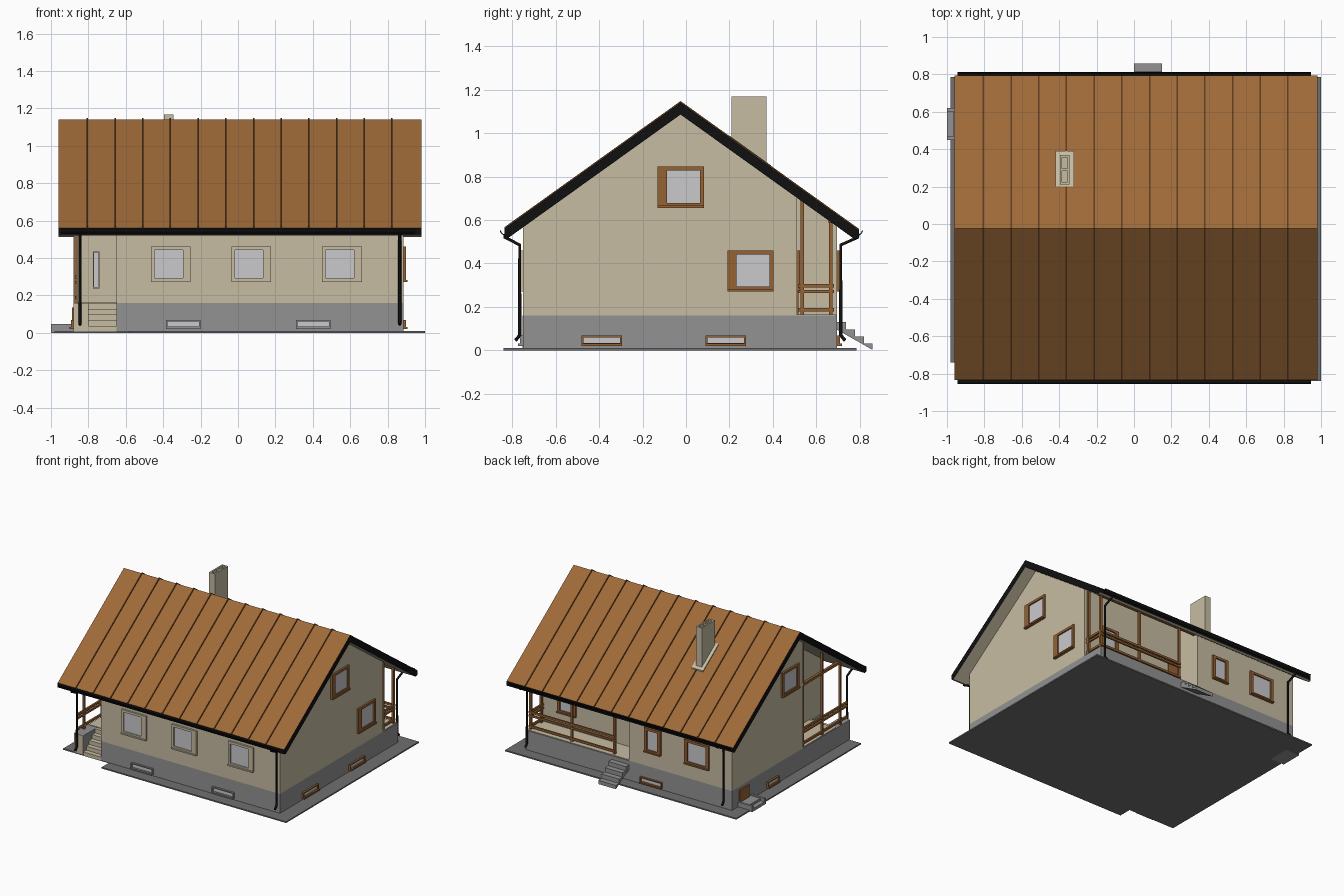
import bpy, bmesh, math
from mathutils import Vector

if "Cube" in bpy.data.objects:
    bpy.data.objects.remove(bpy.data.objects["Cube"])


def material(name, srgb):
    m = bpy.data.materials.new(name)
    m.diffuse_color = [(c / 255 / 12.92 if c < 11 else ((c / 255 + .055) / 1.055) ** 2.4) for c in srgb] + [1]
    m.use_nodes = True
    m.node_tree.nodes["Principled BSDF"].inputs["Base Color"].default_value = m.diffuse_color
    return m


WALL = material("cream_wall", (198, 188, 162))
ROOF = material("brown_roof", (158, 106, 56))
SEAM = material("dark_brown_seam", (90, 58, 30))
WOOD = material("brown_wood", (150, 98, 52))
PLINTH = material("grey_plinth", (146, 146, 146))
PAVING = material("dark_grey_paving", (112, 112, 112))
BLACK = material("black_trim", (16, 16, 16))
GLASS = material("pale_glass", (202, 202, 206))


def finish(name, bm, *mats):
    bmesh.ops.recalc_face_normals(bm, faces=bm.faces)
    me = bpy.data.meshes.new(name)
    bm.to_mesh(me)
    bm.free()
    for m in mats:
        me.materials.append(m)
    ob = bpy.data.objects.new(name, me)
    bpy.context.collection.objects.link(ob)
    return ob


def boxes(name, mat, *bounds):
    """One object from boxes given as x0, x1, y0, y1, z0, z1."""
    bm = bmesh.new()
    for x0, x1, y0, y1, z0, z1 in bounds:
        vs = bmesh.ops.create_cube(bm, size=1)["verts"]
        for v in vs:
            v.co = ((x0, x1)[v.co.x > 0], (y0, y1)[v.co.y > 0], (z0, z1)[v.co.z > 0])
    return finish(name, bm, mat)


def extrude_x(name, pts, x0, x1, *mats):
    """Extrude a y-z outline along x."""
    bm = bmesh.new()
    f = bm.faces.new([bm.verts.new((x0, y, z)) for y, z in pts])
    new = bmesh.ops.extrude_face_region(bm, geom=[f])["geom"]
    for v in new:
        if isinstance(v, bmesh.types.BMVert):
            v.co.x = x1
    return finish(name, bm, *mats)


RIDGE_Y, RIDGE_Z, SLOPE = -.025, 1.14, .716
EAVE_F, EAVE_B = -.835, .795


def roof_z(y):
    return RIDGE_Z - SLOPE * abs(y - RIDGE_Y)


# Ground paving with the notched front left corner
boxes("paving", PAVING, (-.58, 1, -.84, .785, 0, .01), (-.98, -.58, -.74, .785, 0, .01))

# Plinth, leaving room for the recessed front stairs
boxes("plinth", PLINTH, (-.65, .885, -.75, .695, .008, .16), (-.88, -.65, -.58, .695, .008, .16),
      (-.88, -.80, -.748, -.58, .008, .16))
boxes("porch_front_face", WALL, (-.88, -.80, -.752, -.747, .01, .16))
boxes("porch_floors", WALL, (-.875, -.65, -.58, -.175, .155, .164), (0, .88, .51, .69, .155, .164))


# Walls that rise to the underside of the roof
def wall_block(name, x0, x1, y0, y1):
    top = [y0, y1] if not y0 < RIDGE_Y < y1 else [y0, RIDGE_Y, y1]
    pts = [(y, roof_z(y) - .035) for y in top]
    extrude_x(name, [(y1, .16), (y0, .16)] + pts, x0, x1, WALL)


wall_block("main_walls", -.65, .885, -.75, .51)
wall_block("left_wing_walls", -.88, -.65, -.175, .51)
wall_block("back_wing_walls", -.88, 0, .51, .695)

# Roof: brown on top, black edges, cream soffit
T = .055
roof = extrude_x("roof", [(EAVE_F, roof_z(EAVE_F)), (RIDGE_Y, RIDGE_Z), (EAVE_B, roof_z(EAVE_B)),
                          (EAVE_B, roof_z(EAVE_B) - T + .02), (EAVE_B - .02, roof_z(EAVE_B - .02) - T),
                          (RIDGE_Y, RIDGE_Z - T),
                          (EAVE_F + .02, roof_z(EAVE_F + .02) - T), (EAVE_F, roof_z(EAVE_F) - T + .02)],
                 -.96, .98, ROOF, BLACK, WALL)
for p in roof.data.polygons:
    p.material_index = 0 if p.normal.z > .5 else 2 if p.normal.z < -.75 else 1

# Standing seams on both slopes
for i in range(12):
    x = -.805 + i * .148
    outline = [(EAVE_F, roof_z(EAVE_F) - .005), (EAVE_F, roof_z(EAVE_F) + .007), (RIDGE_Y, RIDGE_Z + .007),
               (EAVE_B, roof_z(EAVE_B) + .007), (EAVE_B, roof_z(EAVE_B) - .005), (RIDGE_Y, RIDGE_Z - .005)]
    extrude_x("roof_seam", outline, x - .004, x + .004, SEAM)

# Half-round gutters and bent downspouts
for side, yc, wall_y, xs in (("front", -.832, -.765, (-.845, .865)), ("back", .79, .712, (-.82, .865))):
    s = -1 if side == "front" else 1
    arc = [math.pi * k / 8 for k in range(9)]
    outer = [(yc + s * .002 + .022 * math.cos(a), .552 - .022 * math.sin(a)) for a in arc]
    inner = [(yc + s * .002 + .017 * math.cos(a), .552 - .017 * math.sin(a)) for a in reversed(arc)]
    extrude_x(side + "_gutter", outer + inner, -.945, .945, BLACK)
    for x in xs:
        cu = bpy.data.curves.new("downspout", "CURVE")
        cu.dimensions, cu.bevel_depth, cu.bevel_resolution, cu.use_fill_caps = "3D", .009, 1, True
        sp = cu.splines.new("POLY")
        path = [(yc, .535), (yc, .52), (wall_y, .485), (wall_y, .07), (wall_y + s * .02, .045)]
        sp.points.add(len(path) - 1)
        for p, (y, z) in zip(sp.points, path):
            p.co = (x, y, z, 1)
        cu.materials.append(BLACK)
        bpy.context.collection.objects.link(bpy.data.objects.new(side + "_downspout", cu))

# Chimney with two flues, and its flashing on the back slope
cx0, cx1, cy0, cy1, cz = -.395, -.345, .21, .37, 1.168
boxes("chimney", WALL, (cx0, cx1, cy0, cy1, .8, 1.12), (cx0, cx0 + .011, cy0, cy1, 1.12, cz),
      (cx1 - .011, cx1, cy0, cy1, 1.12, cz),
      *[(cx0 + .011, cx1 - .011, y, y + .014, 1.12, cz) for y in (cy0, .283, cy1 - .014)])
extrude_x("chimney_flashing", [(.2, roof_z(.2) - .01), (.2, roof_z(.2) + .009),
                               (.39, roof_z(.39) + .009), (.39, roof_z(.39) - .01)], -.42, -.32, WALL)


# Windows: a frame of four bars around a pane, placed on any wall
def on_wall(side, pos, u0, u1, z0, z1, d0, d1):
    s = -1 if side in ("front", "left") else 1
    a, b = sorted((pos + s * d0, pos + s * d1))
    return (u0, u1, a, b, z0, z1) if side in ("front", "back") else (a, b, u0, u1, z0, z1)


def window(side, pos, u0, u1, z0=.275, z1=.46, frame=WOOD, lo=.025, hi=.025, edge=.018):
    def bar(*r, d=.014):
        return on_wall(side, pos, *r, -.004, d)
    boxes(side + "_window_frame", frame, bar(u0, u0 + lo, z0, z1), bar(u1 - hi, u1, z0, z1),
          bar(u0 + lo, u1 - hi, z0, z0 + edge), bar(u0 + lo, u1 - hi, z1 - edge, z1),
          bar(u0, u1, z0 - .004, z0 + .006, d=.022))
    boxes(side + "_window_pane", GLASS, on_wall(side, pos, u0 + lo, u1 - hi, z0 + edge, z1 - edge, -.004, .004))


for x in (-.465, -.035, .45):
    window("front", -.75, x, x + .212, frame=WALL, lo=.018, hi=.042)
window("right", .885, -.13, .083, .66, .845, lo=.042, hi=.018)
window("right", .885, .19, .403, lo=.042, hi=.018)
window("left", -.88, -.115, .095, .66, .845)
window("back", .695, -.275, -.135)
window("back", .695, -.69, -.48)
window("back", .51, .58, .74)
window("front", -.175, -.775, -.74, .24, .435, frame=WALL, lo=.006, hi=.006, edge=.006)
# Basement windows
low = dict(z0=.025, z1=.068, lo=.008, hi=.008, edge=.008)
for x in (-.385, .31):
    window("front", -.75, x, x + .185, frame=PLINTH, **low)
for y in (-.48, .09):
    window("right", .885, y, y + .185, **low)
window("left", -.88, .13, .27, **low)
window("back", .695, -.285, -.1, **low)

# Doors
boxes("back_porch_door", WOOD, (.015, .115, .508, .518, .16, .42))
boxes("basement_door", WOOD, (-.888, -.876, .49, .61, .03, .135))

# Basement entrance steps
boxes("basement_steps", PLINTH, (-1, -.88, .45, .62, 0, .022), (-.965, -.88, .45, .62, .022, .04),
      (-1, -.88, .45, .468, .022, .046), (-1, -.88, .602, .62, .022, .046))

# Back stairs with a sloping underside
steps = [(.69, .098), (.69, .13)]
for i in range(4):
    y, z = .695 + i * .041, .13 - i * .033
    steps += [(y + .041, z), (y + .041, max(z - .033, .002))]
extrude_x("back_stairs", steps, 0, .15, PLINTH)

# Recessed front stairs
boxes("front_stairs", WALL, *[(-.80, -.65, -.75 + i * .036, -.575, .005, .035 + i * .031) for i in range(5)])

# Porch posts, rails and beams
W = .008


def post(x, y):
    return (x - W, x + W, y - W, y + W, .16, roof_z(y) - .04)


RAILS = ((.18, .196), (.264, .278), (.29, .306))
boxes("back_porch_posts", WOOD, post(.865, .535), post(.865, .665), post(.51, .665), post(.145, .665))
boxes("back_porch_rails", WOOD,
      *[(.137, .873, .666, .68, a, b) for a, b in RAILS],
      *[(.858, .872, .515, .68, a, b) for a, b in RAILS])
boxes("back_porch_beam", WOOD, (0, .88, .655, .675, .585, .61))
boxes("left_porch_posts", WOOD, post(-.865, -.65), post(-.865, -.43), post(-.865, -.19))
boxes("left_porch_rails", WOOD, *[(-.872, -.858, -.735, -.175, a, b) for a, b in RAILS])
boxes("left_porch_beam", WOOD, (-.875, -.855, -.66, -.175, .635, .655))
